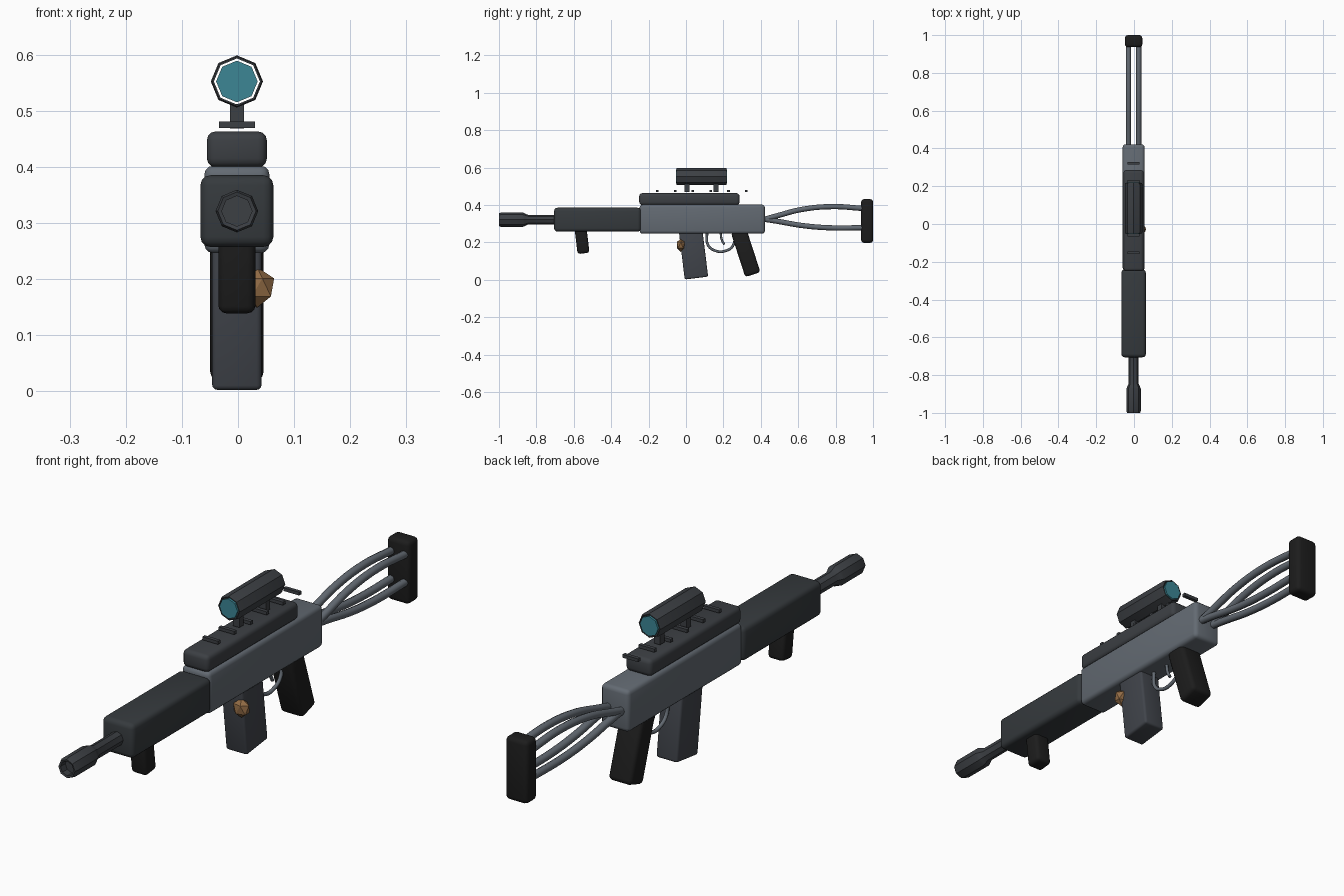
import bpy, bmesh, math
from mathutils import Vector

if "Cube" in bpy.data.objects:
    bpy.data.objects.remove(bpy.data.objects["Cube"])

CX = -0.002  # centre line


def mat(name, r, g, b):
    m = bpy.data.materials.new(name)
    m.diffuse_color = (r, g, b, 1)
    m.use_nodes = True
    m.node_tree.nodes["Principled BSDF"].inputs["Base Color"].default_value = m.diffuse_color
    return m


STEEL = mat("steel_grey", 0.125, 0.145, 0.17)
DARK = mat("dark_metal", 0.045, 0.05, 0.057)
GUARD = mat("guard_charcoal", 0.036, 0.042, 0.047)
MAGAZINE = mat("magazine_grey", 0.052, 0.058, 0.07)
RUBBER = mat("black_rubber", 0.012, 0.012, 0.012)
LENS = mat("teal_glass", 0.045, 0.24, 0.3)
BRASS = mat("brass", 0.29, 0.15, 0.06)


def finish(name, bm, m, angle=35):
    bmesh.ops.recalc_face_normals(bm, faces=bm.faces)
    me = bpy.data.meshes.new(name)
    bm.to_mesh(me)
    bm.free()
    me.materials.append(m)
    ob = bpy.data.objects.new(name, me)
    bpy.context.collection.objects.link(ob)
    if angle:
        bpy.context.view_layer.objects.active = ob
        ob.select_set(True)
        bpy.ops.object.shade_smooth_by_angle(angle=math.radians(angle))
        ob.select_set(False)
    return ob


def box(name, centre, size, m, bevel=0.0, tilt=0.0):
    bm = bmesh.new()
    bmesh.ops.create_cube(bm, size=1)
    bmesh.ops.scale(bm, vec=size, verts=bm.verts)
    if bevel:
        bmesh.ops.bevel(bm, geom=bm.edges[:], offset=bevel, segments=3,
                        profile=0.5, affect='EDGES')
    ob = finish(name, bm, m)
    ob.location = (CX + centre[0], centre[1], centre[2])
    ob.rotation_euler.x = math.radians(tilt)
    return ob


def lathe(name, profile, z, m, sides=8):
    """Spin (radius, y) points around an axis parallel to y."""
    bm = bmesh.new()
    vs = [bm.verts.new((CX, y, z + r)) for r, y in profile]
    es = [bm.edges.new(p) for p in zip(vs, vs[1:])]
    bmesh.ops.spin(bm, geom=vs + es, cent=(CX, 0, z), axis=(0, 1, 0),
                   angle=math.tau, steps=sides)
    bmesh.ops.remove_doubles(bm, verts=bm.verts, dist=1e-5)
    return finish(name, bm, m)


def tube(name, pts, radius, m):
    cu = bpy.data.curves.new(name, 'CURVE')
    cu.dimensions = '3D'
    cu.bevel_depth = radius
    cu.bevel_resolution = 2
    cu.use_fill_caps = True
    cu.resolution_u = 6
    sp = cu.splines.new('BEZIER')
    sp.bezier_points.add(len(pts) - 1)
    for bp, (x, y, z) in zip(sp.bezier_points, pts):
        bp.co = (CX + x, y, z)
        bp.handle_left_type = bp.handle_right_type = 'AUTO'
    cu.materials.append(m)
    ob = bpy.data.objects.new(name, cu)
    bpy.context.collection.objects.link(ob)
    return ob


# Main body
box("receiver", (0, 0.087, 0.324), (0.116, 0.67, 0.156), STEEL, 0.016)
box("handguard", (0, -0.473, 0.321), (0.13, 0.465, 0.128), GUARD, 0.018)
box("top_rail", (0, 0.018, 0.431), (0.107, 0.536, 0.064), DARK, 0.016)
for i in range(6):
    box(f"rail_rib_{i + 1}", (0, -0.153 + 0.095 * i, 0.475),
        (0.064, 0.014, 0.012), DARK)

# Barrel with hollow muzzle
lathe("barrel", [(0, -0.97), (0.027, -0.97), (0.027, -0.998), (0.034, -1.0),
                 (0.038, -0.99), (0.038, -0.872), (0.034, -0.862),
                 (0.026, -0.845), (0.026, -0.69), (0, -0.69)], 0.321, DARK)

# Scope: hollow tube, lenses and posts
lathe("scope_tube", [(0.041, -0.05), (0.044, -0.05), (0.0465, -0.043),
                     (0.0465, 0.208), (0.044, 0.217), (0.041, 0.217),
                     (0.041, -0.05)], 0.552, DARK)
for n, y in (("front", -0.049), ("rear", 0.216)):
    lathe(f"{n}_lens", [(0, y - 0.004), (0.037, y - 0.004),
                        (0.037, y + 0.004), (0, y + 0.004)], 0.552, LENS)
for n, y in (("front", 0.005), ("rear", 0.16)):
    box(f"{n}_scope_post", (0, y, 0.49), (0.025, 0.025, 0.044), DARK)

# Grips and magazine
box("front_grip", (0, -0.557, 0.218), (0.066, 0.064, 0.155), RUBBER, 0.014, 7)
box("rear_grip", (0, 0.319, 0.146), (0.095, 0.085, 0.25), RUBBER, 0.016, 18)
box("magazine", (0, 0.040, 0.138), (0.088, 0.126, 0.26), MAGAZINE, 0.009, 7)

# Brass knob beside the magazine
bm = bmesh.new()
bmesh.ops.create_icosphere(bm, subdivisions=1, radius=1)
bmesh.ops.scale(bm, vec=(0.034, 0.025, 0.036), verts=bm.verts)
bmesh.ops.translate(bm, vec=(0.034, -0.028, 0.185), verts=bm.verts)
finish("brass_knob", bm, BRASS, 0)

# Trigger and guard
tube("trigger_guard", [(0, 0.112, 0.255), (0, 0.118, 0.185), (0, 0.16, 0.154),
                       (0, 0.21, 0.154), (0, 0.25, 0.18), (0, 0.262, 0.255)],
     0.007, STEEL)
tube("trigger", [(0, 0.185, 0.255), (0, 0.191, 0.215), (0, 0.205, 0.188)],
     0.006, STEEL)

# Skeleton stock: four bowed rods and a butt plate
for side, x in (("left", -0.027), ("right", 0.027)):
    tube(f"{side}_upper_rod", [(x, 0.40, 0.318), (x, 0.48, 0.34),
                               (x, 0.62, 0.376), (x, 0.78, 0.391),
                               (x, 0.95, 0.381)], 0.014, STEEL)
    tube(f"{side}_lower_rod", [(x, 0.40, 0.326), (x, 0.48, 0.314),
                               (x, 0.62, 0.29), (x, 0.76, 0.278),
                               (x, 0.95, 0.278)], 0.014, STEEL)
box("butt_plate", (0, 0.968, 0.314), (0.092, 0.064, 0.234), RUBBER, 0.016)
